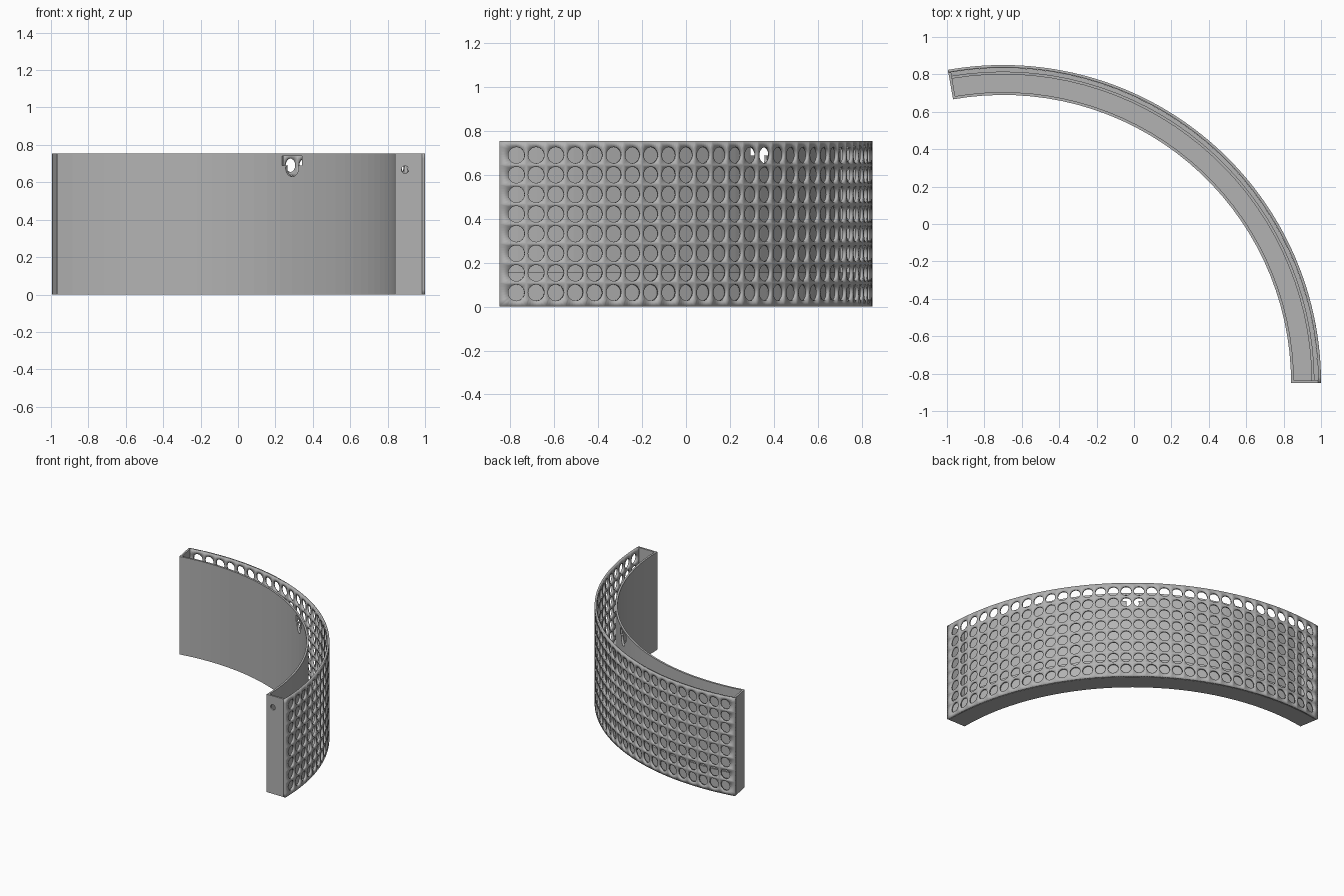
import bpy, bmesh, math
from mathutils import Vector, Matrix

cube = bpy.data.objects.get("Cube")
if cube:
    bpy.data.objects.remove(cube, do_unlink=True)

CX, CY = -0.70, -0.85          # centre of the arc
R_OUT, R_IN = 1.70, 1.54
SWEEP, HEIGHT, WALL = math.radians(100), 0.755, 0.015
COLS, ROWS, HOLE_R, SIDES = 32, 8, 0.037, 24
END = WALL / R_OUT             # end wall thickness as an angle

grey = bpy.data.materials.new("plain grey")
grey.use_nodes = True
grey.diffuse_color = (0.45, 0.45, 0.45, 1)
grey.node_tree.nodes["Principled BSDF"].inputs["Base Color"].default_value = (0.45, 0.45, 0.45, 1)


def polar(r, a, z):
    return Vector((CX + r * math.cos(a), CY + r * math.sin(a), z))


def finish(name, bm):
    bmesh.ops.remove_doubles(bm, verts=bm.verts, dist=0.0002)
    bmesh.ops.recalc_face_normals(bm, faces=bm.faces)
    mesh = bpy.data.meshes.new(name)
    bm.to_mesh(mesh)
    bm.free()
    mesh.materials.append(grey)
    ob = bpy.data.objects.new(name, mesh)
    bpy.context.collection.objects.link(ob)
    return ob


def arc_block(name, r0, r1, z0, z1, a0=0.0, a1=SWEEP, n=32):
    """A solid bar with a rectangular section swept round the arc."""
    bm = bmesh.new()
    rings = []
    for i in range(n + 1):
        a = a0 + (a1 - a0) * i / n
        rings.append([bm.verts.new(polar(r, a, z))
                      for r, z in ((r0, z0), (r1, z0), (r1, z1), (r0, z1))])
    for p, q in zip(rings, rings[1:]):
        for k in range(4):
            m = (k + 1) % 4
            bm.faces.new((p[k], p[m], q[m], q[k]))
    bm.faces.new(rings[0])
    bm.faces.new(rings[-1])
    return finish(name, bm)


def cut(target, cutter):
    cutter.hide_render = True
    cutter.hide_viewport = True
    mod = target.modifiers.new("cut", 'BOOLEAN')
    mod.operation, mod.solver, mod.object = 'DIFFERENCE', 'EXACT', cutter


def cylinder_cutter(name, centre, direction, radius):
    bm = bmesh.new()
    rot = Vector(direction).to_track_quat('Z', 'Y').to_matrix().to_4x4()
    bmesh.ops.create_cone(bm, cap_ends=True, segments=SIDES, radius1=radius, radius2=radius,
                          depth=0.08, matrix=Matrix.Translation(centre) @ rot)
    return finish(name, bm)


# Perforated outer wall: each cell is a ring between a round hole and its border
def perforated_wall():
    bm = bmesh.new()
    first, pitch = math.radians(2.6), math.radians(94.8) / (COLS - 1)
    z_first, z_pitch = 0.064, 0.0895
    for c in range(COLS):
        a = first + c * pitch
        a_lo = 0 if c == 0 else a - pitch / 2
        a_hi = SWEEP if c == COLS - 1 else a + pitch / 2
        for r in range(ROWS):
            z = z_first + r * z_pitch
            z_lo = 0 if r == 0 else z - z_pitch / 2
            z_hi = HEIGHT if r == ROWS - 1 else z + z_pitch / 2
            rim, border = [], []
            for k in range(SIDES):
                t = 2 * math.pi * k / SIDES
                u, v = math.cos(t), math.sin(t)
                rim.append(bm.verts.new(polar(R_OUT, a + u * HOLE_R / R_OUT, z + v * HOLE_R)))
                big = max(abs(u), abs(v))
                u, v = u / big, v / big
                border.append(bm.verts.new(polar(
                    R_OUT,
                    a + u * (a_hi - a if u > 0 else a - a_lo),
                    z + v * (z_hi - z if v > 0 else z - z_lo))))
            for k in range(SIDES):
                m = (k + 1) % SIDES
                bm.faces.new((rim[k], border[k], border[m], rim[m]))
    ob = finish("perforated_outer_wall", bm)
    # make the sheet face away from the arc centre before thickening inward
    f = ob.data.polygons[0]
    if f.normal.dot(f.center - Vector((CX, CY, f.center.z))) < 0:
        ob.data.flip_normals()
    mod = ob.modifiers.new("thickness", 'SOLIDIFY')
    mod.thickness, mod.offset = WALL, -1
    bpy.ops.object.select_all(action='DESELECT')
    ob.select_set(True)
    bpy.context.view_layer.objects.active = ob
    bpy.ops.object.shade_smooth_by_angle(angle=math.radians(30))


perforated_wall()

# Tray body
inner_wall = arc_block("inner_wall", R_IN, R_IN + WALL, 0, HEIGHT)
arc_block("floor", R_IN + WALL, R_OUT - WALL, 0, WALL)
arc_block("floor_rib", 1.65, 1.665, WALL, 0.155, END, SWEEP - END)
right_end = arc_block("front_end_wall", R_IN, R_OUT - WALL, 0, HEIGHT, 0, END, 1)
arc_block("back_end_wall", R_IN, R_OUT - WALL, 0, HEIGHT, SWEEP - END, SWEEP, 1)

# Hanging slot in the middle of the inner wall
mid = SWEEP / 2
outward = (math.cos(mid), math.sin(mid), 0)
half = 0.07 / R_IN
cut(inner_wall, arc_block("slot_cutter", R_IN - 0.03, R_IN + 0.04, 0.69, 0.74,
                          mid - half, mid + half, 4))
cut(inner_wall, cylinder_cutter("slot_round_cutter", polar(R_IN, mid, 0.675), outward, 0.045))

# Small cable hole in the front end wall
cut(right_end, cylinder_cutter("cable_hole_cutter", Vector((0.893, CY, 0.668)), (0, 1, 0), 0.02))
